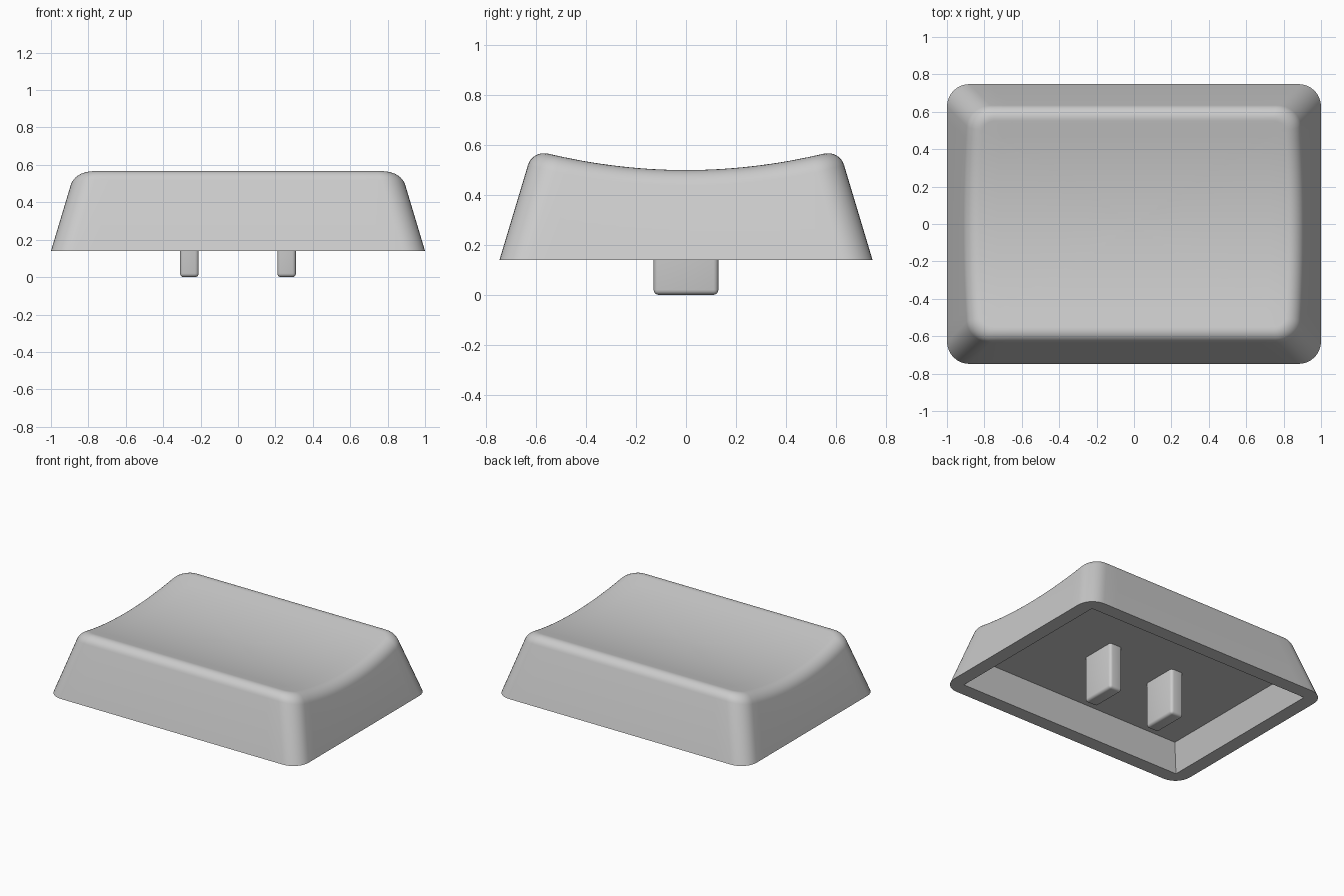
import bpy, bmesh, math

if "Cube" in bpy.data.objects:
    bpy.data.objects.remove(bpy.data.objects["Cube"])

HX, HY = 1.0, 0.748          # half size of the bottom outline
BASE, SLOPE = 0.14, 0.30     # skirt height and inward lean of the sides
DISH_R, DISH_Z = 2.35, 0.50  # cylindrical dish on the top
RADIUS = 0.12                # corner radius
FILLET = 0.065               # rounded top edge

grey = bpy.data.materials.new("grey plastic")
grey.diffuse_color = (0.6, 0.6, 0.6, 1)
grey.use_nodes = True
grey.node_tree.nodes["Principled BSDF"].inputs["Base Color"].default_value = grey.diffuse_color


def dish(y):
    return DISH_Z + DISH_R - math.sqrt(DISH_R ** 2 - y * y)


def outline(inset, r):
    """Rounded rectangle, counter-clockwise, always the same point count."""
    cx, cy = HX - inset - r, HY - inset - r
    corners = [(cx, cy), (-cx, cy), (-cx, -cy), (cx, -cy)]
    pts = []
    for k, (x, y) in enumerate(corners):
        arc = [(x + r * math.cos(a), y + r * math.sin(a))
               for a in (math.pi / 2 * (k + j / 8) for j in range(9))]
        pts += arc
        nx, ny = corners[(k + 1) % 4]
        a = math.pi / 2 * (k + 1)
        end = (nx + r * math.cos(a), ny + r * math.sin(a))
        for j in range(1, 16):
            t = j / 16
            pts.append((arc[-1][0] * (1 - t) + end[0] * t,
                        arc[-1][1] * (1 - t) + end[1] * t))
    return pts


def flat_ring(inset, r, z):
    return [(x, y, z) for x, y in outline(inset, r)]


def side_point(i, inset):
    x, y = outline(inset, RADIUS)[i]
    return x, y, BASE + inset / SLOPE


# Where the sloping sides would meet the dish, and the points either side of it
count = len(outline(0, RADIUS))
low, edge, high = [], [], []
for i in range(count):
    inset = 0.11
    for _ in range(6):
        inset = SLOPE * (dish(side_point(i, inset)[1]) - BASE)
    edge.append(side_point(i, inset))
    low.append(side_point(i, inset - FILLET * 0.287))
    x, y = outline(inset + FILLET, RADIUS - FILLET)[i]
    high.append((x, y, dish(y)))


def fillet_ring(t, w=0.76):
    a, b, c = (1 - t) ** 2, 2 * t * (1 - t) * w, t * t
    return [tuple((a * p + b * q + c * s) / (a + b + c) for p, q, s in zip(P, Q, S))
            for P, Q, S in zip(low, edge, high)]


# Keycap shell: ceiling, cavity wall, rim, sides, rounded edge, dished top
rings = [flat_ring(0.157, 0, 0.33), flat_ring(0.10, 0, BASE), flat_ring(0, RADIUS, BASE)]
rings += [fillet_ring(j / 8) for j in range(9)]
for k in (0.88, 0.75, 0.6, 0.45, 0.3, 0.15):
    rings.append([(x * k, y * k, dish(y * k)) for x, y, z in high])

bm = bmesh.new()
loops = [[bm.verts.new(p) for p in ring] for ring in rings]
for a, b in zip(loops, loops[1:]):
    for i in range(count):
        j = (i + 1) % count
        bm.faces.new((a[i], a[j], b[j], b[i]))
centre = bm.verts.new((0, 0, DISH_Z))
for i in range(count):
    bm.faces.new((loops[-1][i], loops[-1][(i + 1) % count], centre))
bm.faces.new(loops[0][::-1])
bmesh.ops.remove_doubles(bm, verts=bm.verts, dist=1e-5)
bmesh.ops.recalc_face_normals(bm, faces=bm.faces)
mesh = bpy.data.meshes.new("keycap_shell")
bm.to_mesh(mesh)
bm.free()
shell = bpy.data.objects.new("keycap_shell", mesh)
bpy.context.collection.objects.link(shell)
parts = [shell]

# Two mounting prongs hanging from the ceiling
for side, name in ((-1, "left_prong"), (1, "right_prong")):
    bpy.ops.mesh.primitive_cube_add(size=1, location=(side * 0.26, 0, 0.18))
    prong = bpy.context.object
    prong.name = name
    prong.scale = (0.10, 0.26, 0.36)
    bpy.ops.object.transform_apply(location=False, rotation=False, scale=True)
    bevel = prong.modifiers.new("rounded edges", "BEVEL")
    bevel.width, bevel.segments = 0.02, 4
    bpy.ops.object.modifier_apply(modifier=bevel.name)
    parts.append(prong)

for ob in parts:
    ob.data.materials.append(grey)
    bpy.ops.object.select_all(action='DESELECT')
    ob.select_set(True)
    bpy.context.view_layer.objects.active = ob
    bpy.ops.object.shade_smooth_by_angle(angle=math.radians(35))
